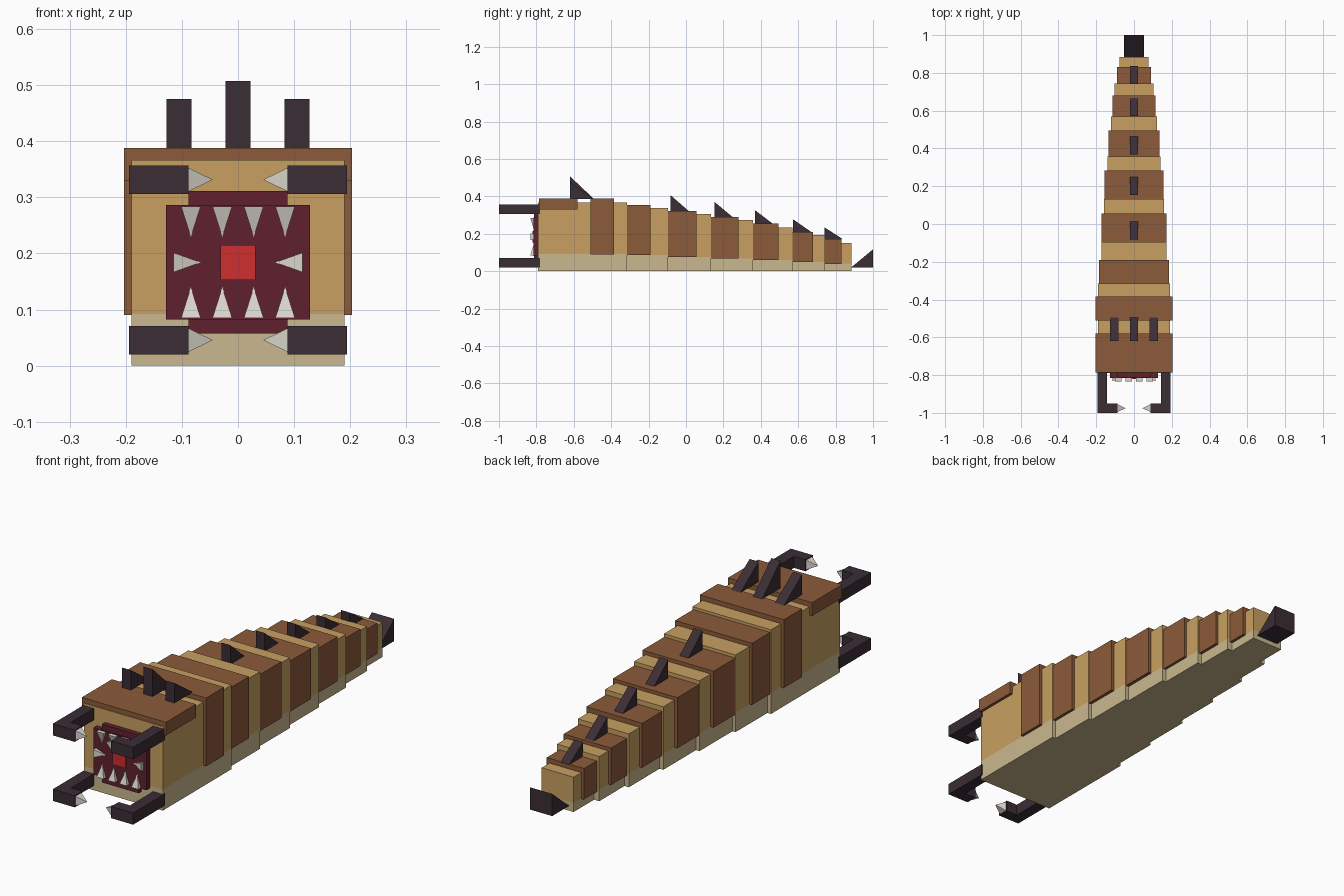
import bpy, bmesh
from mathutils import Vector

if "Cube" in bpy.data.objects:
    bpy.data.objects.remove(bpy.data.objects["Cube"])


def material(name, rgb):
    m = bpy.data.materials.new(name)
    lin = [(c / 255 / 12.92) if c < 11 else ((c / 255 + 0.055) / 1.055) ** 2.4 for c in rgb]
    m.diffuse_color = (*lin, 1)
    m.use_nodes = True
    m.node_tree.nodes["Principled BSDF"].inputs["Base Color"].default_value = m.diffuse_color
    return m


TAN = material("tan hide", (200, 160, 97))
BELLY = material("pale belly", (202, 184, 143))
BROWN = material("brown plate", (140, 91, 58))
DARK = material("dark horn", (59, 45, 53))
MAROON = material("maroon mouth", (96, 32, 45))
RED = material("red throat", (206, 46, 46))
BONE = material("bone tooth", (218, 214, 204))


def finish(name, bm, mat):
    bmesh.ops.recalc_face_normals(bm, faces=bm.faces)
    me = bpy.data.meshes.new(name)
    bm.to_mesh(me)
    bm.free()
    me.materials.append(mat)
    ob = bpy.data.objects.new(name, me)
    bpy.context.collection.objects.link(ob)


def box(name, x, y, z, mat):
    """Box from (min, max) pairs."""
    bm = bmesh.new()
    bmesh.ops.create_cube(bm, size=1)
    for v in bm.verts:
        v.co = [r[0] if c < 0 else r[1] for r, c in zip((x, y, z), v.co)]
    finish(name, bm, mat)


def wedge(name, x, profile, mat, half=0.022):
    """Triangular side profile (y, z) given a thickness in x."""
    bm = bmesh.new()
    a = [bm.verts.new((x - half, y, z)) for y, z in profile]
    b = [bm.verts.new((x + half, y, z)) for y, z in profile]
    bm.faces.new(a)
    bm.faces.new(b)
    for i in range(3):
        j = (i + 1) % 3
        bm.faces.new((a[i], a[j], b[j], b[i]))
    finish(name, bm, mat)


def spike(name, base, tip, half, mat):
    """Square pyramid pointing along x or z."""
    base, tip = Vector(base), Vector(tip)
    u = Vector((0, half, 0))
    w = (tip - base).normalized().cross(Vector((0, 1, 0))) * half
    bm = bmesh.new()
    ring = [bm.verts.new(base + p) for p in (u + w, u - w, -u - w, -u + w)]
    top = bm.verts.new(tip)
    bm.faces.new(ring)
    for i in range(4):
        bm.faces.new((ring[i], ring[(i + 1) % 4], top))
    finish(name, bm, mat)


# Body segments: y start, y end, half width, top, belly height
segments = [(-0.79, -0.315, 0.19, 0.367, 0.092), (-0.315, -0.095, 0.173, 0.337, 0.086),
            (-0.095, 0.133, 0.158, 0.307, 0.077), (0.133, 0.358, 0.141, 0.275, 0.069),
            (0.358, 0.57, 0.123, 0.233, 0.06), (0.57, 0.744, 0.102, 0.195, 0.05),
            (0.744, 0.885, 0.077, 0.152, 0.04)]
for y0, y1, w, top, low in segments:
    box("body_segment", (-w, w), (y0, y1), (low, top), TAN)
    box("belly_segment", (-w, w), (y0, y1), (0, low), BELLY)

# Armour bands: y start, y end, half width, bottom, top
bands = [(-0.51, -0.385, 0.203, 0.09, 0.388), (-0.318, -0.19, 0.186, 0.086, 0.355),
         (-0.098, 0.055, 0.172, 0.077, 0.323), (0.13, 0.282, 0.156, 0.069, 0.29),
         (0.355, 0.495, 0.135, 0.06, 0.254), (0.567, 0.68, 0.115, 0.05, 0.211),
         (0.741, 0.832, 0.09, 0.038, 0.173)]
for y0, y1, w, z0, z1 in bands:
    box("armour_band", (-w, w), (y0, y1), (z0, z1), BROWN)

# Back spikes on the rear bands: y start, peak height
for (y, peak), band in zip([(-0.083, 0.407), (0.153, 0.37), (0.368, 0.327),
                            (0.572, 0.278), (0.74, 0.235)], bands[2:]):
    z = band[4]
    wedge("back_spike", 0, [(y, z), (y, peak), (y + 0.096, z)], DARK, 0.021)

# Head plate with three horns
box("head_plate", (-0.203, 0.203), (-0.787, -0.58), (0.33, 0.388), BROWN)
for x, peak in ((-0.105, 0.475), (0, 0.507), (0.105, 0.475)):
    wedge("head_horn", x, [(-0.62, 0.387), (-0.62, peak), (-0.493, 0.387)], DARK)

# Tail stinger
wedge("tail_stinger", 0, [(0.883, 0.02), (1.0, 0.02), (1.0, 0.117)], DARK, 0.054)

# Mouth
box("mouth_wide", (-0.128, 0.128), (-0.815, -0.785), (0.082, 0.286), MAROON)
box("mouth_tall", (-0.088, 0.088), (-0.812, -0.785), (0.057, 0.311), MAROON)
box("throat", (-0.031, 0.031), (-0.82, -0.79), (0.153, 0.215), RED)

# Teeth
for x in (-0.084, -0.028, 0.028, 0.084):
    spike("upper_tooth", (x, -0.815, 0.284), (x, -0.815, 0.229), 0.0175, BONE)
    spike("lower_tooth", (x, -0.815, 0.085), (x, -0.815, 0.14), 0.0175, BONE)

# Side teeth and mandibles, mirrored
for s in (-1, 1):
    spike("side_tooth", (s * 0.115, -0.815, 0.184), (s * 0.066, -0.815, 0.184), 0.0175, BONE)
    for z in (0.02, 0.306):
        height = (z, z + 0.051)
        box("mandible_arm", sorted((s * 0.143, s * 0.194)), (-1.0, -0.78), height, DARK)
        box("mandible_hook", sorted((s * 0.088, s * 0.143)), (-1.0, -0.949), height, DARK)
        spike("mandible_tip", (s * 0.088, -0.975, z + 0.0255),
              (s * 0.045, -0.975, z + 0.0255), 0.021, BONE)
